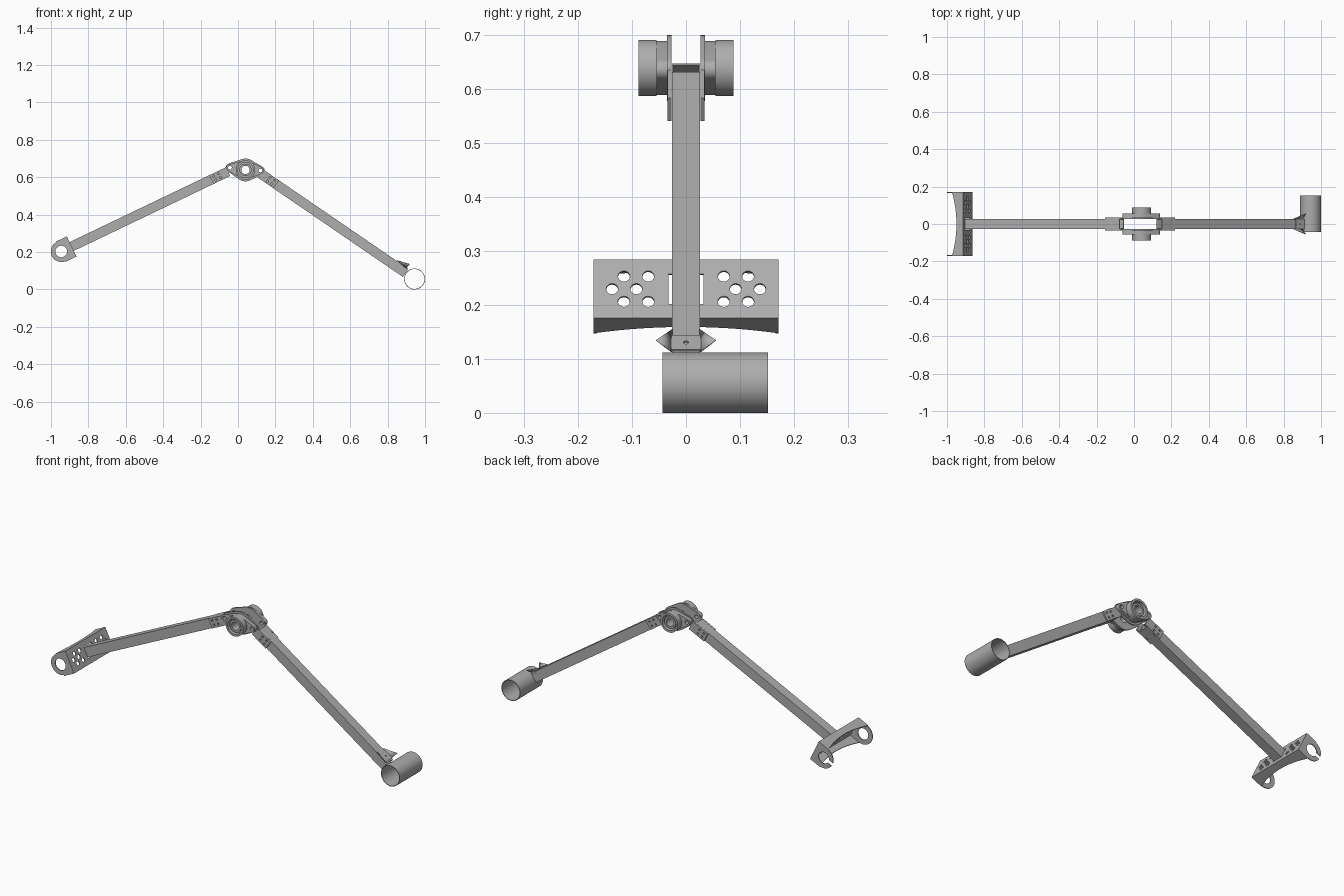
import bpy, bmesh, math
from mathutils import Vector, Matrix
from mathutils.geometry import convex_hull_2d

cube = bpy.data.objects.get("Cube")
if cube:
    bpy.data.objects.remove(cube)

grey = bpy.data.materials.new("bare_metal_grey")
grey.use_nodes = True
colour = (0.42, 0.42, 0.42, 1)
grey.diffuse_color = colour
grey.node_tree.nodes["Principled BSDF"].inputs["Base Color"].default_value = colour

Y = Vector((0, 1, 0))


# ---- profile helpers ----
def arc(cx, cy, r, a0, a1, n=24):
    steps = [math.radians(a0 + (a1 - a0) * i / n) for i in range(n + 1)]
    return [(cx + r * math.cos(t), cy + r * math.sin(t)) for t in steps]


def circle(cx, cy, r, n=40):
    return arc(cx, cy, r, 0, 360, n)[:-1]


def rect(cx, cy, hx, hy):
    return [(cx - hx, cy - hy), (cx + hx, cy - hy), (cx + hx, cy + hy), (cx - hx, cy + hy)]


def hull(points):
    return [points[i] for i in convex_hull_2d(points)]


def finish(name, bm):
    bmesh.ops.recalc_face_normals(bm, faces=bm.faces)
    mesh = bpy.data.meshes.new(name)
    bm.to_mesh(mesh)
    bm.free()
    mesh.materials.append(grey)
    ob = bpy.data.objects.new(name, mesh)
    bpy.context.collection.objects.link(ob)
    bpy.ops.object.select_all(action="DESELECT")
    ob.select_set(True)
    bpy.context.view_layer.objects.active = ob
    bpy.ops.object.shade_smooth_by_angle(angle=math.radians(30))
    return ob


def extrude(name, loops, depth, origin, ax, ay):
    """Outline plus hole loops in the ax/ay plane, extruded along ax x ay."""
    az = ax.cross(ay)
    frame = Matrix((ax, ay, az)).transposed().to_4x4()
    frame.translation = origin
    bm = bmesh.new()
    for loop in loops:
        vs = [bm.verts.new((x, y, 0)) for x, y in loop]
        for i, v in enumerate(vs):
            bm.edges.new((vs[i - 1], v))
    bmesh.ops.triangle_fill(bm, edges=bm.edges[:], use_beauty=True, normal=(0, 0, 1))
    bmesh.ops.dissolve_limit(bm, angle_limit=0.01, verts=[], edges=bm.edges[:])
    ext = bmesh.ops.extrude_face_region(bm, geom=bm.faces[:], use_keep_orig=True)
    moved = [g for g in ext["geom"] if isinstance(g, bmesh.types.BMVert)]
    bmesh.ops.translate(bm, verts=moved, vec=(0, 0, depth))
    bm.transform(frame)
    return finish(name, bm)


def upright(name, loops, y0, y1):
    """Profile in world x/z, spanning y0 to y1."""
    return extrude(name, loops, y0 - y1, Vector((0, y1, 0)), Vector((1, 0, 0)), Vector((0, 0, -1)) * -1) \
        if y0 > y1 else extrude(name, loops, y1 - y0, Vector((0, y1, 0)), Vector((1, 0, 0)), Vector((0, 0, 1)))


# ---- main layout: joint, arm ends and the two far centres ----
left_centre, right_centre = Vector((-0.945, 0, 0.203)), Vector((0.944, 0, 0.056))
left_top, right_top = Vector((-0.066, 0, 0.624)), Vector((0.134, 0, 0.61))
hub = (0.04, 0.639)
lobes = [(-0.043, 0.651), (0.12, 0.636)]


def axes(a, b):
    u = (b - a).normalized()
    return u, u.cross(Y) if u.cross(Y).z > 0 else Y.cross(u)


# ---- square hollow arms ----
for name, c, top, gap in (("left_arm", left_centre, left_top, 0.05),
                          ("right_arm", right_centre, right_top, 0.058)):
    u, w = axes(c, top)
    side = w.cross(u)
    extrude(name, [rect(0, 0, 0.026, 0.026), rect(0, 0, 0.023, 0.023)],
            (top - c).length - gap, c + u * gap, side, w)

# ---- joint: side plates, straps, flanges and bearings ----
lobe_holes = [circle(x, z, 0.01, 20) for x, z in lobes]


def lens(r, lobe_r):
    pts = circle(*hub, r)
    for x, z in lobes:
        pts += circle(x, z, lobe_r, 24)
    return hull(pts)


for side, s in (("front", -1), ("back", 1)):
    def layer(name, loops, a, b):
        upright(side + "_" + name, loops, *sorted((s * a, s * b)))

    bore = circle(*hub, 0.022)
    layer("joint_plate", [lens(0.061, 0.023), bore] + lobe_holes, 0.027, 0.035)
    layer("bearing_flange", [lens(0.05, 0.019), bore] + lobe_holes, 0.035, 0.055)
    layer("bearing_housing", [circle(*hub, 0.052), circle(*hub, 0.041)], 0.055, 0.088)
    layer("bearing_inner_ring", [circle(*hub, 0.033), bore], 0.055, 0.08)
    # straps riveted along each arm
    for arm, c, top in (("left", left_centre, left_top), ("right", right_centre, right_top)):
        u, w = axes(c, top)
        holes = [circle(x, z, 0.0055, 16) for x in (-0.065, -0.037) for z in (-0.012, 0.012)]
        y = 0.0345 if s * u.cross(w).y < 0 else 0.0265
        extrude(side + "_" + arm + "_strap", [rect(-0.035, 0, 0.05, 0.026)] + holes, 0.008,
                top + Y * s * y, u, w)

# ---- left mounting bracket ----
u, w = axes(left_centre, left_top)
half, back, tall = 0.171, 0.062, 0.06
holes = [circle(s * y, z, 0.011, 20) for s in (-1, 1)
         for y, z in ((0.115, 0.026), (0.07, 0.026), (0.137, 0), (0.092, 0), (0.115, -0.026), (0.07, -0.026))]
extrude("bracket_plate", [rect(0, 0, half, tall), rect(0, 0, 0.032, 0.031)] + holes, 0.005,
        left_centre + u * (back - 0.005), w.cross(u), w)

# concave flanges above and below the plate
flange = [(-half, back), (-half, -0.003)]
flange += [(half * t / 10, 0.024 - 0.027 * (t / 10) ** 2) for t in range(-9, 10)]
flange += [(half, -0.003), (half, back)]
for name, z in (("upper_bracket_flange", tall - 0.004), ("lower_bracket_flange", -tall)):
    side = Y if Y.cross(u).dot(w) > 0 else -Y
    extrude(name, [flange], 0.004, left_centre + w * z, side, u)

# end lugs: a closed eye in front, a slotted eye at the back
corners = [(back, tall), (back, -tall)]
closed = [hull(circle(0, 0, 0.056) + corners), circle(0, 0, 0.031)]
slotted = [[corners[0]] + arc(0, 0, 0.056, 90, 170) + arc(0, 0, 0.031, 160, -160, 40)
           + arc(0, 0, 0.056, -170, -90) + [corners[1]]]
toward = 1 if u.cross(w).y > 0 else -1
for name, loops, y in (("front_lug", closed, -half), ("back_lug", slotted, half - 0.005)):
    extrude(name, loops, 0.005 * toward, left_centre + Y * y, u, w)

# ---- right sleeve ----
c = (right_centre.x, right_centre.z)
upright("sleeve", [circle(*c, 0.056, 64), circle(*c, 0.053, 64)], -0.044, 0.152)

# ---- clip on the lower end of the right arm ----
u, w = axes(right_centre, right_top)
extrude("clip_plate", [rect(0, 0, 0.028, 0.024), circle(0, 0, 0.005, 16)], 0.003,
        right_centre + u * 0.09 + w * 0.026, Y if Y.cross(u).dot(w) > 0 else -Y, u)
for name, s in (("front_clip_wing", -1), ("back_clip_wing", 1)):
    bm = bmesh.new()
    pts = [(0.85, 0.026, 0.155), (0.918, 0.055, 0.135), (0.9, 0.026, 0.113)]
    bm.faces.new([bm.verts.new((x, s * y, z)) for x, y, z in pts])
    ob = finish(name, bm)
    solid = ob.modifiers.new("thickness", "SOLIDIFY")
    solid.thickness = 0.003
    solid.offset = 0
